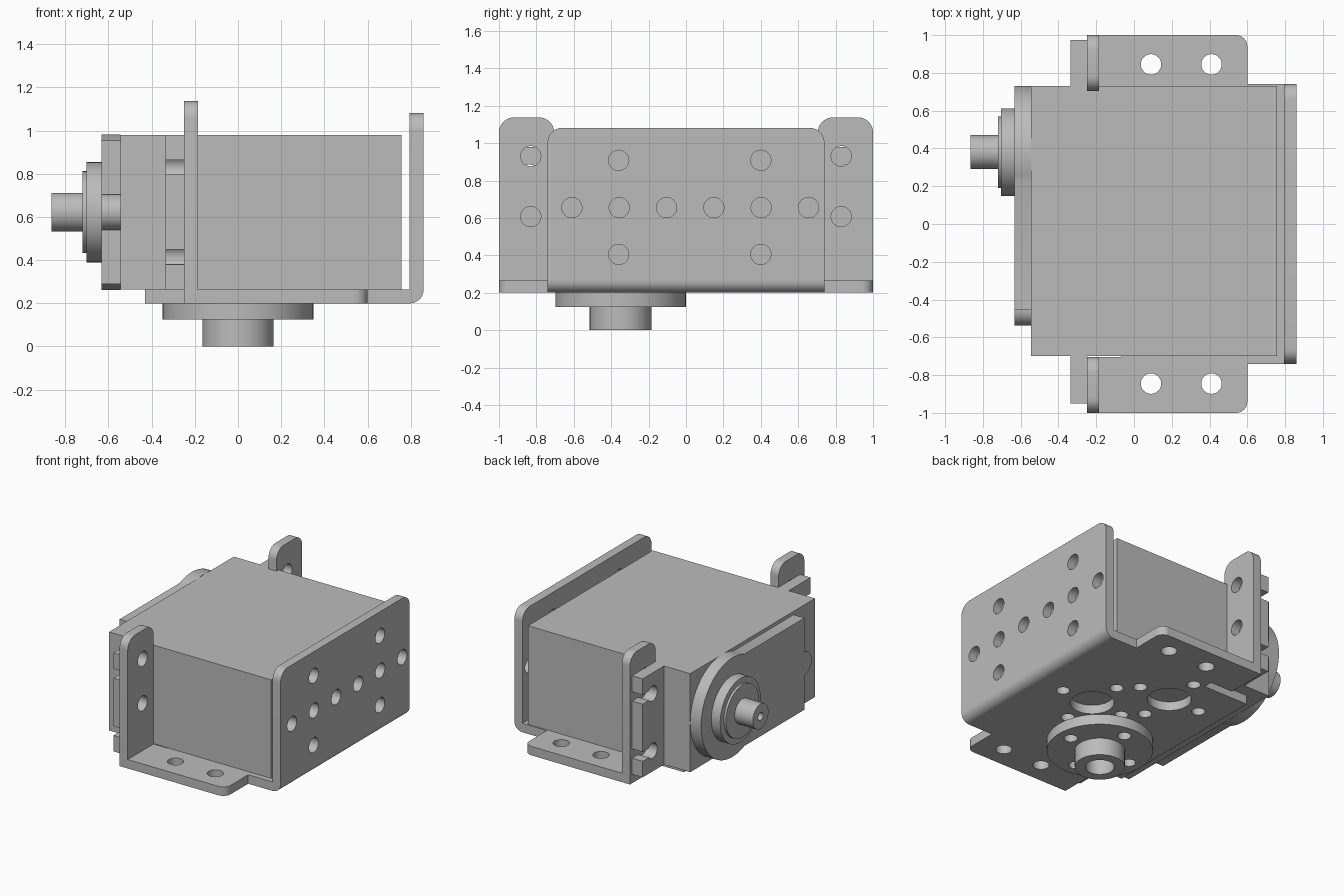
import bpy, bmesh
from math import sin, cos, radians, pi, acos
from mathutils import Matrix, Vector

cube = bpy.data.objects.get("Cube")
if cube:
    bpy.data.objects.remove(cube)

grey = bpy.data.materials.new("plain grey")
grey.use_nodes = True
colour = (0.5, 0.5, 0.5, 1)
grey.diffuse_color = colour
grey.node_tree.nodes["Principled BSDF"].inputs["Base Color"].default_value = colour

# Profile (u, v) and extrusion direction for each axis
AXES = {"x": (1, 2, 0), "y": (2, 0, 1), "z": (0, 1, 2)}


def arc(u, v, r, start, end, steps=32):
    """Points along an arc, angles in degrees."""
    angles = [radians(start + (end - start) * i / steps) for i in range(steps + 1)]
    return [(u + r * cos(a), v + r * sin(a)) for a in angles]


def circle(u, v, r, steps=48):
    return arc(u, v, r, 0, 360, steps)[:-1]


def rect(u0, u1, v0, v1, r=0):
    """Rectangle with its two upper corners rounded."""
    top = [(u1, v1), (u0, v1)]
    if r:
        top = arc(u1 - r, v1 - r, r, 0, 90, 10) + arc(u0 + r, v1 - r, r, 90, 180, 10)
    return [(u0, v0), (u1, v0)] + top


def extrude(name, axis, low, high, outline, holes=()):
    """Extrude a filled outline with holes between low and high on an axis."""
    curve = bpy.data.curves.new(name, "CURVE")
    curve.dimensions = "2D"
    curve.fill_mode = "BOTH"
    curve.extrude = (high - low) / 2
    for loop in [outline, *holes]:
        spline = curve.splines.new("POLY")
        spline.points.add(len(loop) - 1)
        for point, (u, v) in zip(spline.points, loop):
            point.co = (u, v, 0, 1)
        spline.use_cyclic_u = True
    helper = bpy.data.objects.new(name + " curve", curve)
    mesh = bpy.data.meshes.new_from_object(helper)
    bpy.data.objects.remove(helper)
    bpy.data.curves.remove(curve)

    turn = Matrix.Identity(4)
    for column, row in enumerate(AXES[axis]):
        for i in range(3):
            turn[i][column] = 1 if i == row else 0
    shift = Vector((0, 0, 0))
    shift[AXES[axis][2]] = (low + high) / 2
    mesh.transform(Matrix.Translation(shift) @ turn)

    bm = bmesh.new()
    bm.from_mesh(mesh)
    bmesh.ops.remove_doubles(bm, verts=bm.verts, dist=0.0001)
    bmesh.ops.recalc_face_normals(bm, faces=bm.faces)
    bm.to_mesh(mesh)
    bm.free()
    mesh.name = name
    mesh.materials.clear()
    mesh.materials.append(grey)
    mesh.shade_smooth()
    mesh.set_sharp_from_angle(angle=radians(30))
    obj = bpy.data.objects.new(name, mesh)
    bpy.context.collection.objects.link(obj)
    return obj


def ring_of_holes(u, v, spread=0.25, r=0.045):
    return [circle(u + du, v + dv, r, 24) for du, dv in
            ((spread, 0), (-spread, 0), (0, spread), (0, -spread))]


BOTTOM, FLOOR = 0.2, 0.265
HOLE = 0.054

# Bracket base with side wings, relief slots and hole patterns
half = [(0.795, 0.74), (0.6, 0.74)] + arc(0.54, 0.94, 0.06, 0, 90, 10)
half += [(-0.25, 1), (-0.25, 0.705), (-0.07, 0.705), (-0.07, 0.64), (-0.43, 0.64)]
outline = half + [(x, -y) for x, y in reversed(half)]
holes = [circle(x, y, HOLE) for x in (0.09, 0.41) for y in (-0.845, 0.845)]
for x, y in ((0, 0.36), (0.36, 0)):
    holes += [circle(x, y, 0.145)] + ring_of_holes(x, y)
extrude("bracket_base", "z", BOTTOM, FLOOR, outline, holes)

# Bracket end wall and its rounded bend
holes = [circle(-0.61 + 0.253 * i, 0.655, HOLE) for i in range(6)]
holes += [circle(y, z, HOLE) for y in (-0.36, 0.4) for z in (0.405, 0.908)]
extrude("bracket_end_wall", "x", 0.795, 0.86, rect(-0.74, 0.74, FLOOR, 1.082, 0.08), holes)
bend = [(FLOOR, 0.795)] + arc(FLOOR, 0.795, 0.065, 90, 180, 12)
extrude("bracket_bend", "y", -0.74, 0.74, bend)

# Upright mounting ears
for side, y0, y1 in (("right", -1, -0.705), ("left", 0.705, 1)):
    middle = 0.83 if y0 > 0 else -0.83
    extrude("ear_" + ("back" if y0 > 0 else "front"), "x", -0.25, -0.185,
            rect(y0, y1, FLOOR, 1.137, 0.08),
            [circle(middle, z, HOLE) for z in (0.607, 0.93)])

# Motor case
extrude("motor_case", "x", -0.545, 0.757, rect(-0.7, 0.73, FLOOR, 0.98))

# Motor flange with open keyhole slots at both ends
reach, mid_y, slot = 0.9625, 0.0125, 0.034
end = [(reach, FLOOR)]
for z in (0.415, 0.83):
    end += [(reach, z - slot)] + arc(0.85, z, 0.055, -38, -322, 24) + [(reach, z + slot)]
end.append((reach, 0.98))
outline = end + [(-y, z) for y, z in reversed(end)]
extrude("motor_flange", "x", -0.335, -0.25, [(mid_y + y, z) for y, z in outline])

# Gear cover: round end, straight body and a small round nose
cy, cz, big, tall = 0.37, 0.622, 0.36, 0.333
meet = 180 - math_angle if (math_angle := acos((big**2 - tall**2) ** 0.5 / big) * 180 / pi) else 0
cover = arc(cy, cz, big, -meet, meet, 48)
cover += [(-0.455, cz + tall)] + arc(-0.455, cz, 0.083, 90, 270, 20) + [(-0.455, cz - tall)]
extrude("gear_cover", "x", -0.632, -0.545, cover)

# Stepped shaft on the gear cover
sy = 0.38
extrude("shaft_collar", "x", -0.703, -0.632, circle(sy, cz, 0.232, 64))
extrude("shaft_step", "x", -0.72, -0.703, circle(sy, cz, 0.19, 64))
extrude("shaft", "x", -0.865, -0.72, circle(sy, cz, 0.09), [circle(sy, cz, 0.028, 24)])

# Hub under the base
extrude("hub_disc", "z", 0.125, BOTTOM, circle(0, -0.35, 0.349, 64),
        [circle(0, -0.35, 0.095)] + ring_of_holes(0, -0.35))
extrude("hub_boss", "z", 0, 0.125, circle(0, -0.35, 0.165), [circle(0, -0.35, 0.095)])
